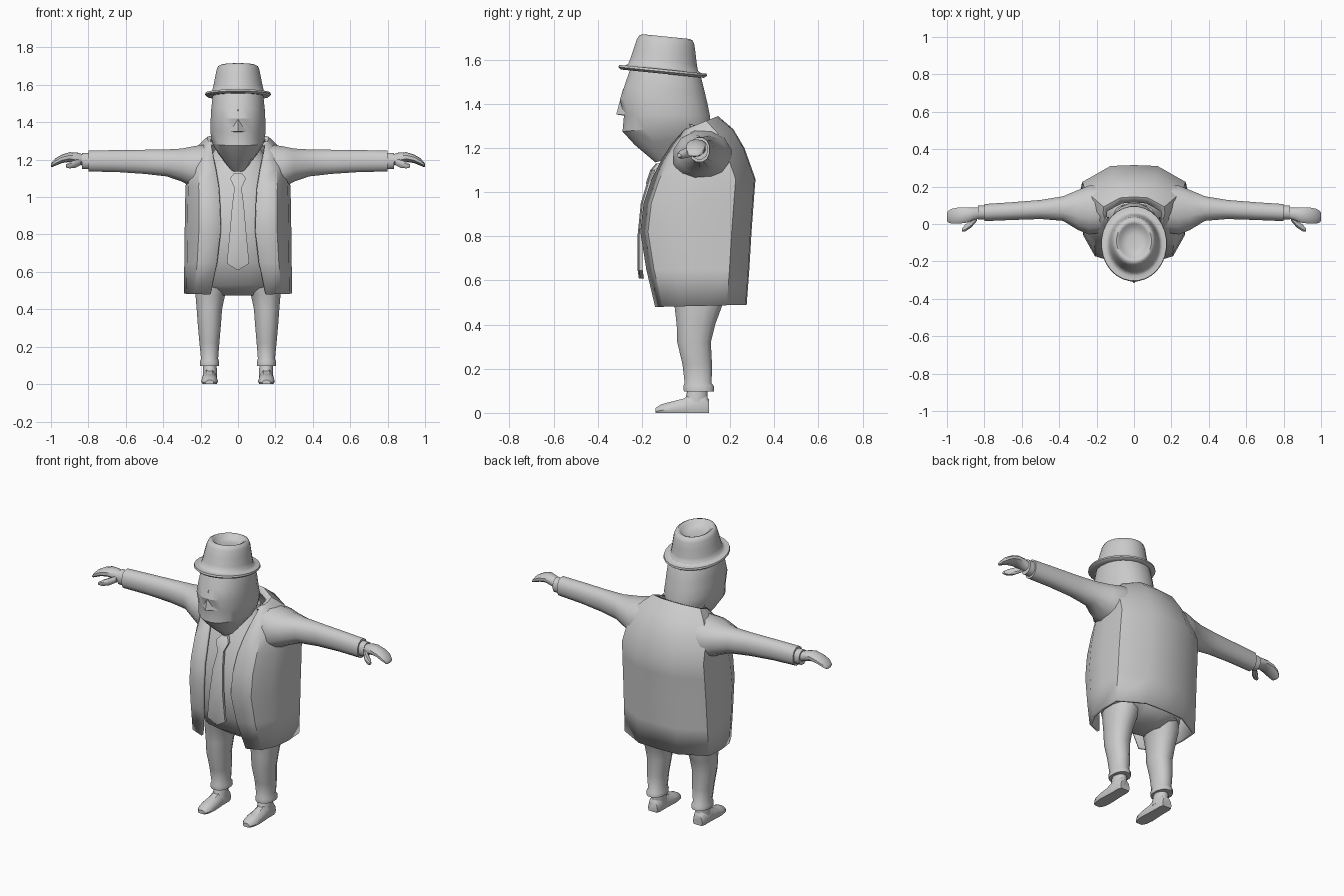
import bpy, bmesh, math
from mathutils import Vector

grey = bpy.data.materials.new("plain grey")
grey.diffuse_color = (0.6, 0.6, 0.6, 1)


def finish(name, bm, mirror=False, angle=40, thick=0):
    bmesh.ops.recalc_face_normals(bm, faces=bm.faces)
    me = bpy.data.meshes.new(name)
    bm.to_mesh(me)
    bm.free()
    ob = bpy.data.objects.new(name, me)
    bpy.context.collection.objects.link(ob)
    me.materials.append(grey)
    if mirror:
        ob.modifiers.new("mirror", 'MIRROR').use_mirror_merge = False
    if thick:
        s = ob.modifiers.new("thickness", 'SOLIDIFY')
        s.thickness, s.offset = thick, -1
    bpy.ops.object.select_all(action='DESELECT')
    ob.select_set(True)
    bpy.context.view_layer.objects.active = ob
    bpy.ops.object.shade_smooth_by_angle(angle=math.radians(angle))
    return ob


def loft(name, rings, closed=True, caps=True, **kw):
    bm = bmesh.new()
    vs = [[bm.verts.new(p) for p in r] for r in rings]
    n = len(vs[0])
    for a, b in zip(vs, vs[1:]):
        for i in range(n if closed else n - 1):
            j = (i + 1) % n
            bm.faces.new((a[i], a[j], b[j], b[i]))
    if closed and caps:
        bm.faces.new(vs[0][::-1])
        bm.faces.new(vs[-1])
    return finish(name, bm, **kw)


def oval(n, square=1.0):
    """Unit oval; square < 1 fills out the corners."""
    out = []
    for i in range(n):
        t = 2 * math.pi * (i + 0.5) / n
        c, s = math.cos(t), math.sin(t)
        out.append((math.copysign(abs(c) ** square, c), math.copysign(abs(s) ** square, s)))
    return out


def level(zf, zb, cx, rx, yf, yb, n=16, square=1.0):
    """Roughly horizontal ring, height zf at the front and zb at the back."""
    return [(cx + rx * c, (yf + yb) / 2 + (yb - yf) / 2 * s, (zf + zb) / 2 + (zb - zf) / 2 * s)
            for c, s in oval(n, square)]


def across(x, y0, y1, z0, z1, n=12, square=0.9):
    return [(x, (y0 + y1) / 2 + (y1 - y0) / 2 * c, (z0 + z1) / 2 + (z1 - z0) / 2 * s)
            for c, s in oval(n, square)]


# Coat: open-fronted shell with a sharp crease between side and back
def coat_row(zf, zb, xo, yf, w, yb):
    yc = yb - 0.09 * min(1, w / 0.28)
    half = [(xo, yf), (xo + (w - xo) * 0.6, yf + 0.035), (w * 0.95, yf + (yc - yf) * 0.35),
            (w, yf + (yc - yf) * 0.65), (w * 0.985, yc), (w * 0.45, yb - 0.005), (0, yb)]
    pts = [(x, y, zf + (zb - zf) * (y - yf) / (yb - yf)) for x, y in half]
    return pts + [(-x, y, z) for x, y, z in pts[-2::-1]]


loft("coat", [coat_row(*r) for r in (
    (0.48, 0.49, 0.15, -0.14, 0.29, 0.275),
    (0.65, 0.65, 0.115, -0.18, 0.287, 0.287),
    (0.82, 0.82, 0.095, -0.207, 0.285, 0.297),
    (0.95, 0.97, 0.098, -0.192, 0.283, 0.308),
    (1.06, 1.06, 0.105, -0.155, 0.28, 0.315),
    (1.15, 1.20, 0.12, -0.11, 0.265, 0.265),
    (1.22, 1.285, 0.135, -0.065, 0.225, 0.215),
    (1.285, 1.345, 0.145, -0.005, 0.165, 0.145),
    (1.285, 1.33, 0.13, -0.005, 0.145, 0.115))], closed=False, angle=35, thick=0.015)

# Shirt and hips under the coat
loft("shirt_body", [level(z, z, 0, rx, yf, yb, 16, 0.85) for z, rx, yf, yb in (
    (0.475, 0.13, -0.02, 0.14), (0.53, 0.24, -0.10, 0.21), (0.65, 0.255, -0.165, 0.24),
    (0.82, 0.26, -0.19, 0.25), (0.97, 0.25, -0.17, 0.26), (1.08, 0.23, -0.135, 0.25),
    (1.18, 0.17, -0.09, 0.2), (1.28, 0.11, -0.03, 0.11))])

# Sleeves
loft("sleeve", [across(*r) for r in (
    (0.17, -0.05, 0.21, 1.04, 1.285), (0.24, -0.06, 0.21, 1.045, 1.275),
    (0.30, -0.035, 0.185, 1.08, 1.262), (0.38, 0.015, 0.15, 1.108, 1.257),
    (0.50, 0.025, 0.13, 1.122, 1.255), (0.65, 0.02, 0.118, 1.132, 1.253),
    (0.80, 0.014, 0.108, 1.135, 1.25))], mirror=True)
loft("shirt_cuff", [across(x, 0.022, 0.1, 1.148, 1.238) for x in (0.78, 0.835)], mirror=True)

# Hands: curled mitten with a thumb
loft("hand", [across(*r, 10) for r in (
    (0.82, 0.03, 0.09, 1.165, 1.225), (0.86, 0.018, 0.09, 1.178, 1.238),
    (0.90, 0.004, 0.09, 1.188, 1.24), (0.94, 0.0, 0.09, 1.182, 1.228),
    (0.975, 0.0, 0.083, 1.168, 1.208), (0.995, 0.008, 0.07, 1.16, 1.185),
    (1.0, 0.02, 0.06, 1.163, 1.178))], mirror=True)
loft("thumb", [across(*r, 8) for r in (
    (0.84, 0.015, 0.05, 1.17, 1.21), (0.87, -0.02, 0.025, 1.155, 1.2),
    (0.90, -0.04, 0.0, 1.152, 1.188), (0.92, -0.042, -0.022, 1.158, 1.175))], mirror=True)

# Trouser legs, with a small turned hem
loft("trouser_leg", [level(z, z, cx, rx, yf, yb, 12, 0.9) for z, cx, rx, yf, yb in (
    (0.58, 0.125, 0.105, -0.08, 0.19), (0.48, 0.148, 0.082, -0.055, 0.165),
    (0.40, 0.153, 0.07, -0.045, 0.135), (0.32, 0.153, 0.064, -0.042, 0.115),
    (0.22, 0.153, 0.055, -0.018, 0.12), (0.135, 0.152, 0.047, -0.008, 0.118),
    (0.122, 0.152, 0.053, -0.014, 0.128), (0.098, 0.152, 0.053, -0.012, 0.13))], mirror=True)

# Shoes: ankle and long low foot with flat sole
loft("ankle", [level(z, z, 0.15, rx, yf, yb, 12) for z, rx, yf, yb in (
    (0.12, 0.036, 0.01, 0.1), (0.08, 0.038, 0.0, 0.1), (0.03, 0.04, -0.02, 0.1))], mirror=True)


def shoe_ring(y, rx, h):
    return [(0.152 + rx * a, y, h * b) for a, b in
            ((-0.85, 0), (0.85, 0), (1, 0.3), (0.85, 0.7), (0.4, 1), (-0.4, 1), (-0.85, 0.7), (-1, 0.3))]


loft("shoe", [shoe_ring(*r) for r in (
    (-0.138, 0.022, 0.022), (-0.115, 0.038, 0.038), (-0.07, 0.045, 0.05), (-0.01, 0.042, 0.065),
    (0.02, 0.04, 0.085), (0.085, 0.04, 0.085), (0.105, 0.032, 0.06))], mirror=True)

# Head with a jutting brow and a chin sloping back to the neck
loft("head", [level(zf, zb, 0, rx, yf, yb, 20, 0.92) for zf, zb, rx, yf, yb in (
    (1.60, 1.57, 0.12, -0.235, 0.045), (1.55, 1.53, 0.137, -0.257, 0.068),
    (1.48, 1.45, 0.145, -0.282, 0.088), (1.42, 1.40, 0.148, -0.302, 0.1),
    (1.35, 1.35, 0.15, -0.283, 0.11), (1.275, 1.31, 0.14, -0.29, 0.115),
    (1.215, 1.26, 0.108, -0.235, 0.115), (1.135, 1.2, 0.05, -0.14, 0.1))], angle=30)

# Nose: wedge with a flat underside
bm = bmesh.new()
top, tip, left, right, back = [bm.verts.new(p) for p in (
    (0, -0.285, 1.47), (0, -0.316, 1.352), (-0.065, -0.262, 1.35), (0.065, -0.262, 1.35), (0, -0.24, 1.342))]
for f in ((top, left, tip), (top, tip, right), (tip, left, back), (tip, back, right),
          (top, back, left), (top, right, back)):
    bm.faces.new(f)
finish("nose", bm)

# Hat: rolled brim, tapered crown and dished top, tipped back a little
hat = loft("hat", [level(z, z, 0, r * 0.87, -r, r, 28) for r, z in (
    (0.13, -0.012), (0.19, -0.016), (0.203, -0.006), (0.2, 0.004), (0.175, 0.004), (0.16, 0.012),
    (0.152, 0.04), (0.142, 0.085), (0.132, 0.128), (0.122, 0.147), (0.108, 0.153),
    (0.093, 0.147), (0.08, 0.128), (0.04, 0.12))], angle=50)
hat.location = (0, -0.105, 1.553)
hat.rotation_euler.x = -0.1

# Tie: blade and knot, standing just off the shirt
for name, rows in (
    ("tie_blade", ((0.61, 0.004, -0.207), (0.645, 0.06, -0.212), (0.8, 0.045, -0.213),
                   (0.95, 0.032, -0.198), (1.06, 0.018, -0.165))),
    ("tie_knot", ((1.04, 0.016, -0.175), (1.10, 0.042, -0.155), (1.13, 0.02, -0.13)))):
    loft(name, [[(-w, y, z), (0, y - 0.007, z), (w, y, z), (w, y + 0.016, z), (-w, y + 0.016, z)]
                for z, w, y in rows], angle=30)
